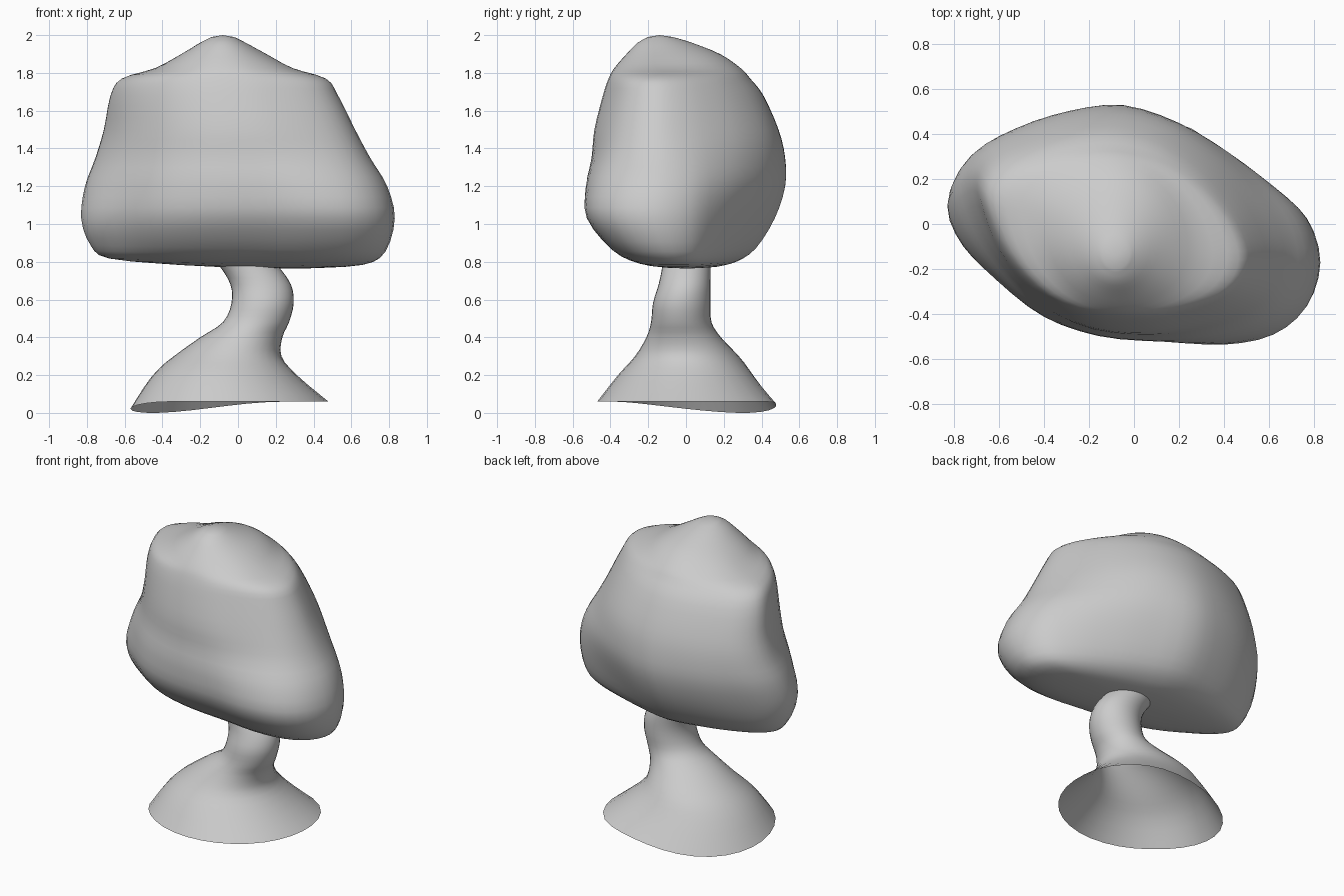
import bpy, bmesh, math

if "Cube" in bpy.data.objects:
    bpy.data.objects.remove(bpy.data.objects["Cube"])


def spline(pts, n, closed=False):
    """Catmull-Rom interpolation through tuples of any size."""
    out, m = [], len(pts)
    get = (lambda i: pts[i % m]) if closed else (lambda i: pts[max(0, min(m - 1, i))])
    for i in range(m if closed else m - 1):
        p = [get(i + k) for k in (-1, 0, 1, 2)]
        for s in range(n):
            t = s / n
            out.append(tuple(
                0.5 * (2 * b + (c - a) * t + (2 * a - 5 * b + 4 * c - d) * t * t
                       + (3 * b - a - 3 * c + d) * t ** 3) for a, b, c, d in zip(*p)))
    if not closed:
        out.append(pts[-1])
    return out


def normalise(pts):
    """Scale an outline so that it fills -1..1 on both axes."""
    lo = [min(p[k] for p in pts) for k in (0, 1)]
    hi = [max(p[k] for p in pts) for k in (0, 1)]
    return [tuple(2 * (p[k] - lo[k]) / (hi[k] - lo[k]) - 1 for k in (0, 1)) for p in pts]


def blend(a, b, t):
    t = max(0, min(1, t))
    t = t * t * (3 - 2 * t)
    return [tuple(p + (q - p) * t for p, q in zip(u, v)) for u, v in zip(a, b)]


def loft(name, plan_at, levels, warp, low=None, high=None):
    """Fit the plan outline to the x/y bounds of each level and skin the rings."""
    bm = bmesh.new()
    rings = []
    for z, x0, x1, y0, y1 in levels:
        ring = []
        for u, v in normalise(plan_at(z)):
            x = x0 + (x1 - x0) * (u + 1) / 2
            y = y0 + (y1 - y0) * (v + 1) / 2
            ring.append(bm.verts.new(warp(x, y, z)))
        rings.append(ring)
    n = len(rings[0])
    for a, b in zip(rings, rings[1:]):
        for i in range(n):
            j = (i + 1) % n
            bm.faces.new((a[i], a[j], b[j], b[i]))
    for tip, ring, flip in ((low, rings[0], True), (high, rings[-1], False)):
        if tip:
            c = bm.verts.new(tip)
            for i in range(n):
                f = (ring[i], ring[(i + 1) % n], c)
                bm.faces.new(f[::-1] if flip else f)
    for f in bm.faces:
        f.smooth = True
    me = bpy.data.meshes.new(name)
    bm.to_mesh(me)
    bm.free()
    ob = bpy.data.objects.new(name, me)
    bpy.context.collection.objects.link(ob)
    return ob


# Canopy: skewed oval below, diamond with two shoulders above, round crown
low_outline = [(.83, -.15), (.77, .06), (.62, .2), (.42, .32), (.2, .43), (-.07, .53),
               (-.33, .49), (-.57, .4), (-.76, .27), (-.83, .1), (-.76, -.08), (-.6, -.24),
               (-.39, -.4), (-.14, -.48), (.15, -.505), (.4, -.53), (.62, -.49), (.77, -.36)]
high_outline = [(.53, -.15), (.5, -.03), (.42, .1), (.29, .24), (.12, .35), (-.07, .4),
                (-.26, .39), (-.45, .34), (-.6, .27), (-.675, .16), (-.64, 0), (-.55, -.17),
                (-.40, -.32), (-.2, -.41), (.03, -.43), (.22, -.4), (.39, -.34), (.49, -.26)]
low_plan = normalise(spline(low_outline, 3, True))
high_plan = normalise(spline(high_outline, 3, True))
round_plan = [(u / math.hypot(u, v), v / math.hypot(u, v)) for u, v in high_plan]


def canopy_plan(z):
    side = blend(low_plan, high_plan, (z - .95) / .6)
    return blend(side, round_plan, (z - 1.74) / .2)


canopy_levels = [  # z, x min, x max, y min, y max
    (.775, -.3, .38, -.1, .17), (.80, -.68, .66, -.25, .27),
    (.87, -.78, .78, -.39, .37), (1.03, -.83, .83, -.525, .47),
    (1.2, -.81, .79, -.53, .525), (1.35, -.755, .7, -.5, .525),
    (1.5, -.71, .62, -.485, .49), (1.68, -.675, .53, -.44, .41),
    (1.77, -.615, .465, -.41, .34), (1.825, -.44, .29, -.38, .29),
    (1.9, -.3, .15, -.315, .18), (1.96, -.20, .04, -.255, .03),
    (1.99, -.14, -.02, -.20, -.07)]


def canopy_warp(x, y, z):
    return x, y, z - .025 * x * max(0, min(1, (1.0 - z) / .15))


loft("tree_canopy", canopy_plan, spline(canopy_levels, 3), canopy_warp,
     (0.05, .03, .765), (-.08, -.14, 2.0))

# Trunk: bent, open tube flaring to an uneven foot
circle = [(math.cos(a * math.tau / 32), math.sin(a * math.tau / 32)) for a in range(32)]
trunk_levels = [
    (.06, -.57, .47, -.47, .475), (.2, -.46, .31, -.36, .36), (.3, -.34, .23, -.27, .28),
    (.4, -.2, .235, -.21, .185), (.48, -.08, .27, -.185, .135), (.58, -.035, .295, -.175, .13),
    (.68, -.04, .28, -.145, .13), (.78, -.10, .21, -.125, .13), (.86, -.17, .13, -.12, .13)]


def trunk_warp(x, y, z):
    a = math.atan2(y, x + .05)
    foot = max(0, 1 - (z - .06) / .2)
    dip = max(0, math.cos(a - math.radians(143))) ** 2
    toe = 1 + .09 * foot * max(0, math.cos(a - math.radians(40))) ** 6
    return x * toe, y * toe, z - .06 * dip * foot


loft("tree_trunk", lambda z: circle, spline(trunk_levels, 3), trunk_warp)
